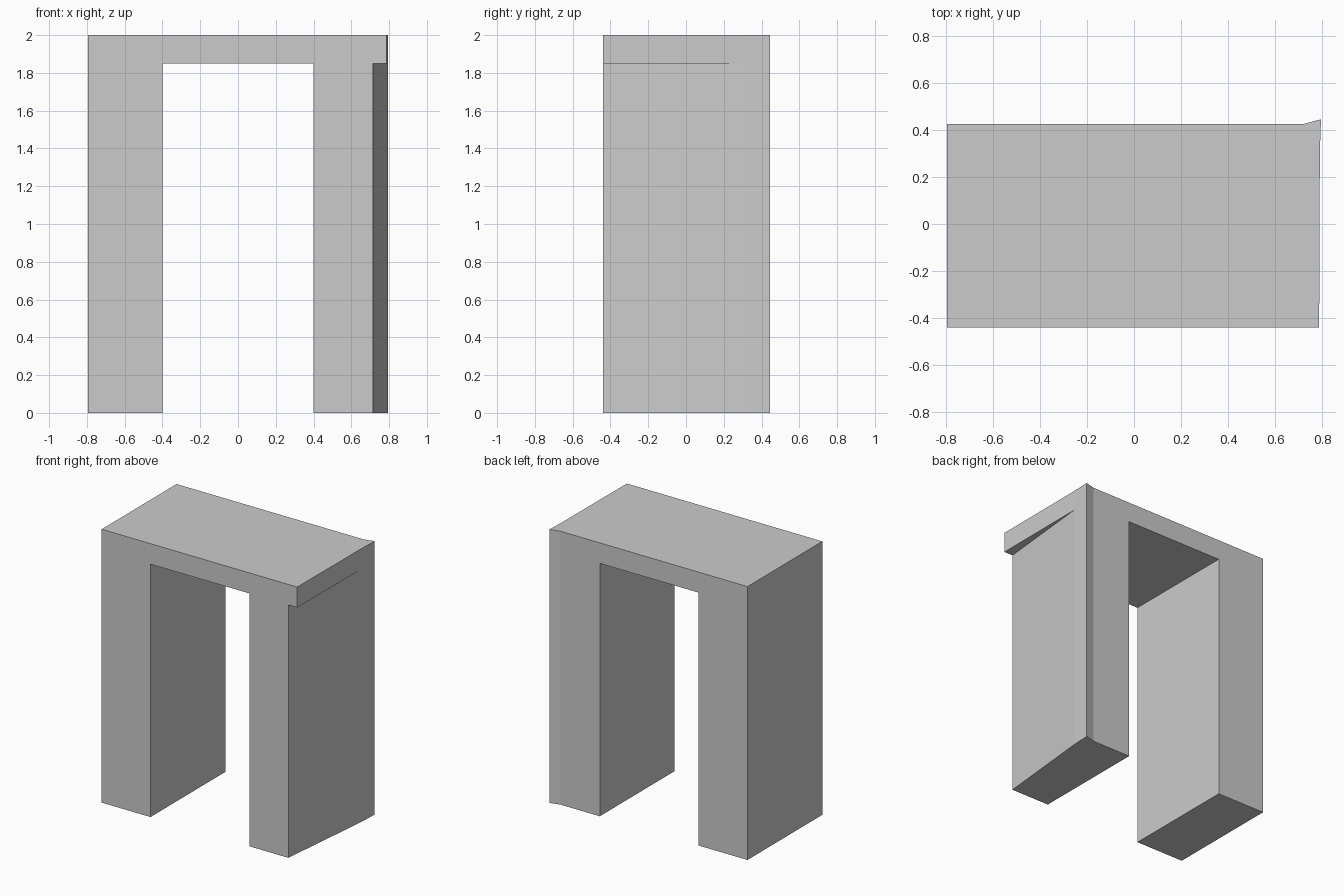
import bpy, bmesh

cube = bpy.data.objects.get("Cube")
if cube:
    bpy.data.objects.remove(cube, do_unlink=True)

HEIGHT, SOFFIT = 2.0, 1.85
FRONT, BACK = -0.44, 0.425
OUTER, INNER = 0.795, 0.4

# Plan points shared by the legs and the lintel
inner_r = [(INNER, FRONT), (INNER, BACK)]
inner_l = [(-INNER, FRONT), (-INNER, BACK)]
outer_l = [(-OUTER, FRONT), (-OUTER, BACK)]
leg_front = (0.715, FRONT)       # foot of the slanted outer wall
lip_front = (0.787, FRONT)       # overhanging lintel corner
wall_meet = (0.79, 0.31)         # slanted wall meets the lintel side
flare = [(OUTER, 0.445), (0.72, BACK)]

stone = bpy.data.materials.new("light grey stone")
stone.use_nodes = True
GREY = (0.6, 0.6, 0.6, 1)
stone.diffuse_color = GREY
stone.node_tree.nodes["Principled BSDF"].inputs["Base Color"].default_value = GREY

bm = bmesh.new()


def cap(plan, z):
    return bm.faces.new([bm.verts.new((x, y, z)) for x, y in plan])


def walls(plan, z0, z1):
    for a, b in zip(plan, plan[1:] + plan[:1]):
        corners = [(*a, z0), (*b, z0), (*b, z1), (*a, z1)]
        bm.faces.new([bm.verts.new(c) for c in corners])


# Legs: open at the top where they join the lintel
left_leg = [outer_l[0], inner_l[0], inner_l[1], outer_l[1]]
right_leg = [inner_r[0], leg_front, wall_meet, *flare, inner_r[1]]
for plan in (left_leg, right_leg):
    walls(plan, 0, SOFFIT)
    cap(plan[::-1], 0)

# Lintel: sides, top, soffit and the wedge under the overhang
lintel = [outer_l[0], inner_l[0], inner_r[0], leg_front, lip_front,
          wall_meet, *flare, inner_r[1], inner_l[1], outer_l[1]]
walls(lintel, SOFFIT, HEIGHT)
cap(lintel, HEIGHT)
cap([inner_l[0], inner_l[1], inner_r[1], inner_r[0]], SOFFIT)
cap([leg_front, wall_meet, lip_front], SOFFIT)

# Weld into one clean shell with flat faces
bmesh.ops.remove_doubles(bm, verts=bm.verts, dist=0.0001)
bmesh.ops.recalc_face_normals(bm, faces=bm.faces)
bmesh.ops.dissolve_limit(bm, angle_limit=0.002, verts=bm.verts, edges=bm.edges)

mesh = bpy.data.meshes.new("archway")
bm.to_mesh(mesh)
bm.free()
mesh.materials.append(stone)
bpy.context.collection.objects.link(bpy.data.objects.new("archway", mesh))
